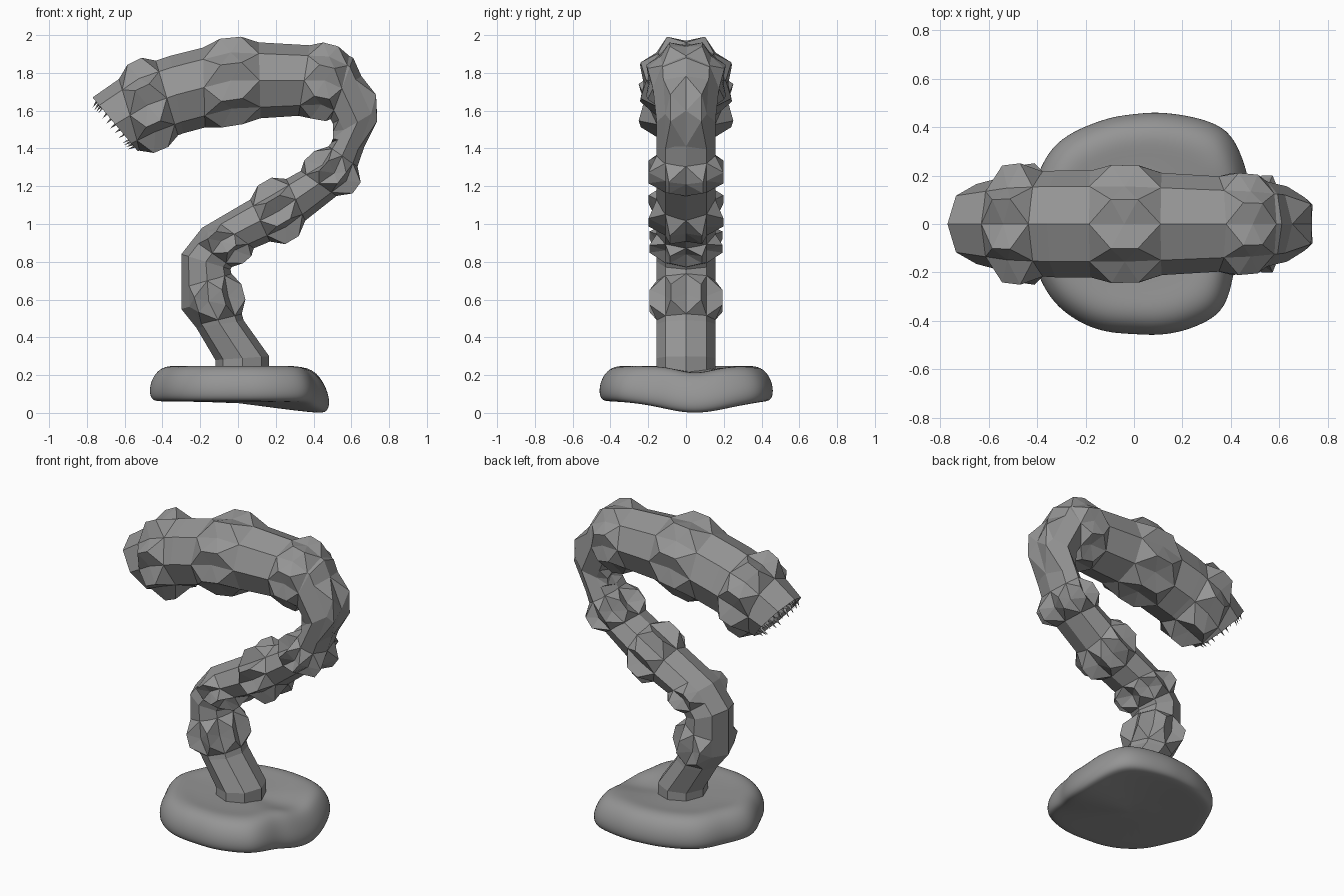
import bpy, bmesh, math
from mathutils import Vector

cube = bpy.data.objects.get("Cube")
if cube:
    bpy.data.objects.remove(cube)

stone = bpy.data.materials.new("grey stone")
stone.use_nodes = True
GREY = (0.3, 0.3, 0.3, 1)
stone.diffuse_color = GREY
stone.node_tree.nodes["Principled BSDF"].inputs["Base Color"].default_value = GREY


def finish(bm, name, smooth=False):
    for f in bm.faces:
        f.smooth = smooth
    mesh = bpy.data.meshes.new(name)
    bm.to_mesh(mesh)
    bm.free()
    mesh.materials.append(stone)
    ob = bpy.data.objects.new(name, mesh)
    bpy.context.collection.objects.link(ob)
    return ob


def loft(bm, rings):
    loops = [[bm.verts.new(p) for p in r] for r in rings]
    n = len(loops[0])
    for a, b in zip(loops, loops[1:]):
        for i in range(n):
            j = (i + 1) % n
            bm.faces.new((a[i], a[j], b[j], b[i]))
    bm.faces.new(loops[0])
    bm.faces.new(loops[-1])
    bmesh.ops.recalc_face_normals(bm, faces=bm.faces)


# Body sections: back x, z, belly x, z, half width
SECTIONS = [
    (-.77, 1.67, -.53, 1.385, .165),
    (-.54, 1.83, -.42, 1.43, .21),
    (-.36, 1.89, -.29, 1.48, .22),
    (-.04, 1.97, -.03, 1.55, .22),
    (.49, 1.94, .43, 1.58, .19),
    (.61, 1.88, .49, 1.555, .175),
    (.735, 1.60, .53, 1.48, .155),
    (.60, 1.21, .42, 1.33, .155),
    (.27, .95, .16, 1.185, .155),
    (.01, .84, -.19, .98, .155),
    (-.04, .76, -.30, .84, .155),
    (-.01, .63, -.30, .55, .155),
    (.03, .49, -.22, .45, .155),
    (.165, .30, -.12, .28, .155),
    (.165, .18, -.12, .18, .155),
]
# Bands of studs: section, length, height, faces around the body
ALL, NOT_BELLY = range(8), (5, 6, 7, 0, 1, 2)
STUDS = [
    (1, .11, .075, ALL), (3, .15, .06, ALL), (4, .11, .05, ALL),
    (6, .20, .055, (7, 0)), (6, .06, .04, (3, 4)),
    (7, .10, .07, ALL), (8, .11, .07, ALL),
    (9, .08, .065, NOT_BELLY), (11, .11, .065, NOT_BELLY),
]


def section_ring(s, scale=1.0, shift=Vector()):
    back, belly = Vector((s[0], 0, s[1])), Vector((s[2], 0, s[3]))
    mid, half = (back + belly) / 2, (back - belly) / 2
    side = Vector((0, s[4], 0))
    return [mid + shift + scale * (half * math.cos(k * math.pi / 4) + side * math.sin(k * math.pi / 4))
            for k in range(8)]


# Eight-sided body with a recessed mouth
rings = [section_ring(s) for s in SECTIONS]
inward = Vector((.76, 0, .65)).normalized()
throat = [section_ring(SECTIONS[0], .5, inward * .2), section_ring(SECTIONS[0], .86, inward * .02)]
bm = bmesh.new()
loft(bm, throat + rings)
finish(bm, "worm_body")


# Studs shaped like hipped roofs, one on each flat of the body
def along_edge(i, step, k, dist):
    p, q = rings[i][k % 8], rings[i + step][k % 8]
    return p + (q - p).normalized() * min(dist, (q - p).length)


bm = bmesh.new()
for i, length, height, faces in STUDS:
    mid = sum(rings[i], Vector()) / 8
    for k in faces:
        corner = [rings[i][k], rings[i][(k + 1) % 8]]
        lift = ((corner[0] + corner[1]) / 2 - mid).normalized() * height
        tip = [[along_edge(i, e, k + w, length) for w in (0, 1)] for e in (-1, 1)]
        ridge = [(along_edge(i, e, k, length * .38) + along_edge(i, e, k + 1, length * .38)) / 2 + lift
                 for e in (-1, 1)]
        v = [[bm.verts.new(p) for p in group] for group in (corner, tip[0], tip[1], ridge)]
        c, t0, t1, r = v
        bm.faces.new((t0[0], t0[1], r[0]))
        bm.faces.new((t1[1], t1[0], r[1]))
        for w, flip in ((0, 1), (1, -1)):
            for tri in ((t0[w], r[0], c[w]), (c[w], r[0], r[1]), (c[w], r[1], t1[w])):
                bm.faces.new(tri[::flip])
bmesh.ops.recalc_face_normals(bm, faces=bm.faces)
finish(bm, "body_studs")

# Small teeth around the mouth rim
bm = bmesh.new()
mouth = sum(rings[0], Vector()) / 8
lip = section_ring(SECTIONS[0], .88)
for k in range(8):
    for t in range(3):
        root = lip[k].lerp(lip[(k + 1) % 8], t / 3)
        toward = (mouth - root).normalized()
        a, b = toward * .012, toward.cross(inward) * .012
        reach = .015 if t % 2 else .035
        points = [root + inward * .03 + v for v in (a, b, -a, -b)] + [root - inward * reach + toward * .02]
        bmesh.ops.convex_hull(bm, input=[bm.verts.new(p) for p in points])
finish(bm, "teeth")

# Soft lumpy base with one creased lobe sagging on the left
RADII = [.47, .50, .54, .48, .445, .44, .455, .435, .465, .435, .455, .455, .445, .475, .505, .44]
PROFILE = [(.3, .235), (.6, .24), (.77, .253), (.91, .235), (1.0, .18), (1.03, .115), (1.0, .065), (.9, .06),
           (.4, .06)]
bm = bmesh.new()
layers = []
for scale, z in PROFILE:
    layer = []
    for k in range(32):
        r = (RADII[k // 2] + RADII[(k + 1) // 2 % 16]) / 2
        a = k * math.pi / 16
        x, y = scale * r * math.cos(a), scale * r * math.sin(a)
        width = .12 if z > .2 else .24
        depth = .04 if z > .2 else .065
        sag = depth * min(1, max(0, x / .36)) * math.exp(-((y - .05) / width) ** 2)
        layer.append((x, y, z - sag))
    layers.append(layer)
loft(bm, layers)
base = finish(bm, "base", smooth=True)
sub = base.modifiers.new("soften", "SUBSURF")
sub.levels = sub.render_levels = 2
